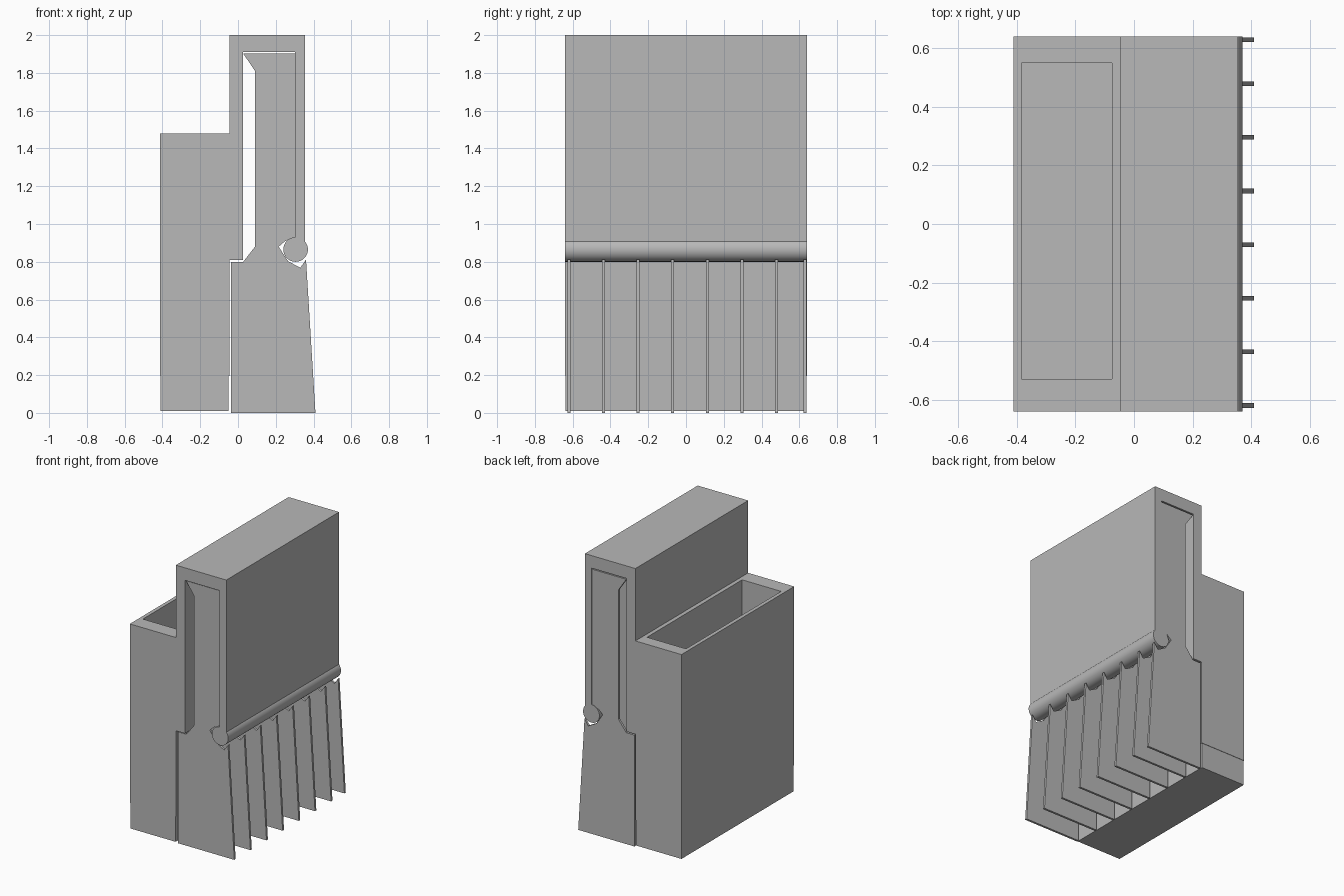
import bpy, bmesh, math
from mathutils import Vector

cube = bpy.data.objects.get("Cube")
if cube:
    bpy.data.objects.remove(cube)

grey = bpy.data.materials.new("plain grey")
grey.use_nodes = True
grey.diffuse_color = (0.48, 0.48, 0.48, 1)
grey.node_tree.nodes["Principled BSDF"].inputs["Base Color"].default_value = (0.48, 0.48, 0.48, 1)


def finish(name, bm):
    bmesh.ops.recalc_face_normals(bm, faces=bm.faces)
    mesh = bpy.data.meshes.new(name)
    bm.to_mesh(mesh)
    bm.free()
    mesh.materials.append(grey)
    obj = bpy.data.objects.new(name, mesh)
    bpy.context.collection.objects.link(obj)
    return obj


def extrude_profile(name, points, y0, y1):
    """Extrude an x-z outline along y."""
    bm = bmesh.new()
    face = bm.faces.new([bm.verts.new((x, y0, z)) for x, z in points])
    moved = bmesh.ops.extrude_face_region(bm, geom=[face], use_keep_orig=True)["geom"]
    bmesh.ops.translate(bm, vec=(0, y1 - y0, 0),
                        verts=[v for v in moved if isinstance(v, bmesh.types.BMVert)])
    return finish(name, bm)


def rectangle(x0, x1, z0, z1):
    return [(x0, z0), (x1, z0), (x1, z1), (x0, z1)]


HALF = 0.64

# Base plate closing the bottom of the bin
extrude_profile("bin_base", rectangle(-0.41, -0.05, 0.01, 0.195), -HALF + 0.003, HALF - 0.003)

# Open-topped bin: inset the top face to the pocket outline, then sink it
bm = bmesh.new()
lo, hi = Vector((-0.412, -HALF, 0.195)), Vector((-0.046, HALF, 1.48))
bmesh.ops.create_cube(bm, size=1)
for v in bm.verts:
    v.co = [hi[i] if v.co[i] > 0 else lo[i] for i in range(3)]
top = max(bm.faces, key=lambda f: f.calc_center_median().z)
bmesh.ops.inset_region(bm, faces=[top], thickness=0.03)
for v in top.verts:
    v.co.x = -0.385 if v.co.x < -0.2 else -0.075
    v.co.y = -0.53 if v.co.y < 0 else 0.55
floor = bmesh.ops.extrude_discrete_faces(bm, faces=[top])["faces"][0]
for v in floor.verts:
    v.co.z = 0.2
finish("bin", bm)

# Upside-down channel that covers the fins
extrude_profile("housing", [
    (-0.046, 0.81), (0.026, 0.81), (0.026, 1.91), (0.302, 1.91),
    (0.302, 0.9), (0.355, 0.9), (0.355, 2.0), (-0.046, 2.0)], -HALF, HALF)

# Hinge rod under the outer wall
bpy.ops.mesh.primitive_cylinder_add(vertices=48, radius=0.065, depth=2 * HALF,
                                    location=(0.305, 0, 0.865),
                                    rotation=(math.pi / 2, 0, 0))
rod = bpy.context.object
rod.name = "hinge_rod"
rod.data.materials.append(grey)
bpy.ops.object.shade_smooth_by_angle(angle=math.radians(35))

# Row of thin upright fins, notched around the rod
fin = [(-0.037, 0.0), (0.41, 0.0), (0.36, 0.812),
       (0.33, 0.768), (0.265, 0.803), (0.215, 0.88), (0.25, 0.91), (0.302, 0.93),
       (0.302, 1.902), (0.028, 1.902), (0.09, 1.81), (0.09, 0.88),
       (0.028, 0.8), (-0.037, 0.8)]
for i, y in enumerate((-0.62, -0.437, -0.254, -0.071, 0.113, 0.296, 0.479, 0.63)):
    extrude_profile(f"fin_{i + 1}", fin, y - 0.008, y + 0.008)
